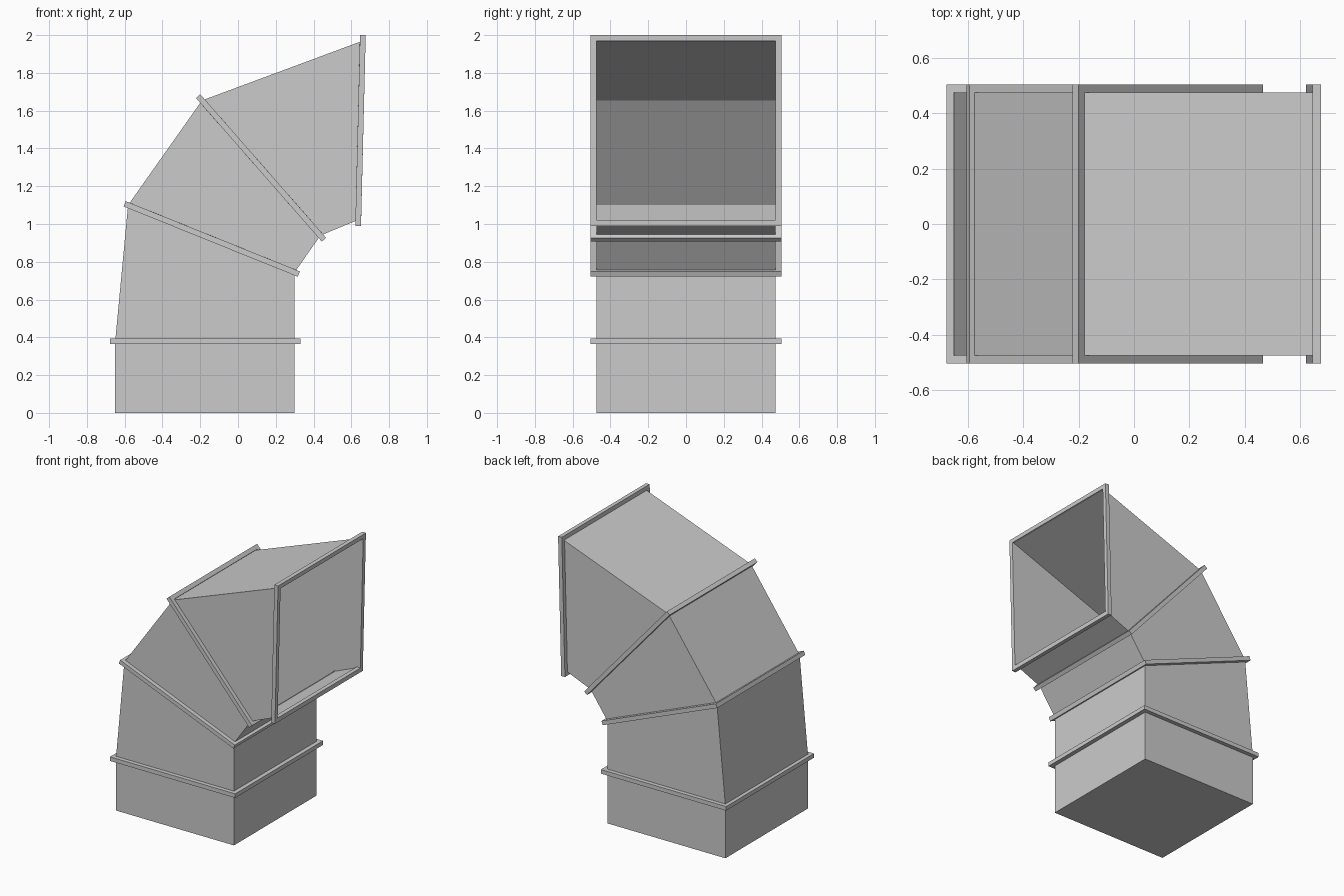
import bpy
import bmesh
from mathutils import Vector

if "Cube" in bpy.data.objects:
    bpy.data.objects.remove(bpy.data.objects["Cube"])

TUBE_Y, FLANGE_Y, THICK = 0.475, 0.505, 0.03


def rect(a, b, y):
    """Rectangular loop spanning profile points a-b (x, z) and +-y."""
    return [Vector((a[0], -y, a[1])), Vector((b[0], -y, b[1])),
            Vector((b[0], y, b[1])), Vector((a[0], y, a[1]))]


def loft(name, loops, closed=False, cap_start=False):
    """Skin a series of four-sided loops."""
    bm = bmesh.new()
    rings = [[bm.verts.new(p) for p in loop] for loop in loops]
    pairs = list(zip(rings, rings[1:]))
    if closed:
        pairs.append((rings[-1], rings[0]))
    for r, s in pairs:
        for i in range(4):
            j = (i + 1) % 4
            bm.faces.new((r[i], r[j], s[j], s[i]))
    if cap_start:
        bm.faces.new(rings[0][::-1])
    bmesh.ops.recalc_face_normals(bm, faces=bm.faces[:])
    mesh = bpy.data.meshes.new(name)
    bm.to_mesh(mesh)
    bm.free()
    obj = bpy.data.objects.new(name, mesh)
    bpy.context.collection.objects.link(obj)
    return obj


# Duct joints: outer and inner tube points, then outer and inner flange points
joints = [
    ((-0.65, 0.38), (0.30, 0.38), (-0.677, 0.38), (0.331, 0.38)),
    ((-0.582, 1.10), (0.30, 0.744), (-0.60, 1.107), (0.322, 0.735)),
    ((-0.191, 1.654), (0.436, 0.939), (-0.211, 1.677), (0.455, 0.917)),
    ((0.660, 1.970), (0.637, 1.022), (0.661, 2.0), (0.636, 0.99)),
]

# Bent square tube, closed at the base and open at the mouth
sections = [rect((-0.65, 0), (0.30, 0), TUBE_Y)]
sections += [rect(a, b, TUBE_Y) for a, b, _, _ in joints]
loft("duct_tube", sections, cap_start=True)

# Raised rectangular flange around every joint
names = ["base_flange", "lower_flange", "upper_flange", "mouth_flange"]
for name, (a, b, fa, fb) in zip(names, joints):
    along = Vector((fb[0] - fa[0], 0, fb[1] - fa[1])).normalized()
    half = Vector((-along.z, 0, along.x)) * THICK / 2
    inner, outer = rect(a, b, TUBE_Y), rect(fa, fb, FLANGE_Y)
    loops = [[p - half for p in inner], [p - half for p in outer],
             [p + half for p in outer], [p + half for p in inner]]
    # Only the mouth flange shows its inside edge
    loft(name, loops, closed=(name == "mouth_flange"))
